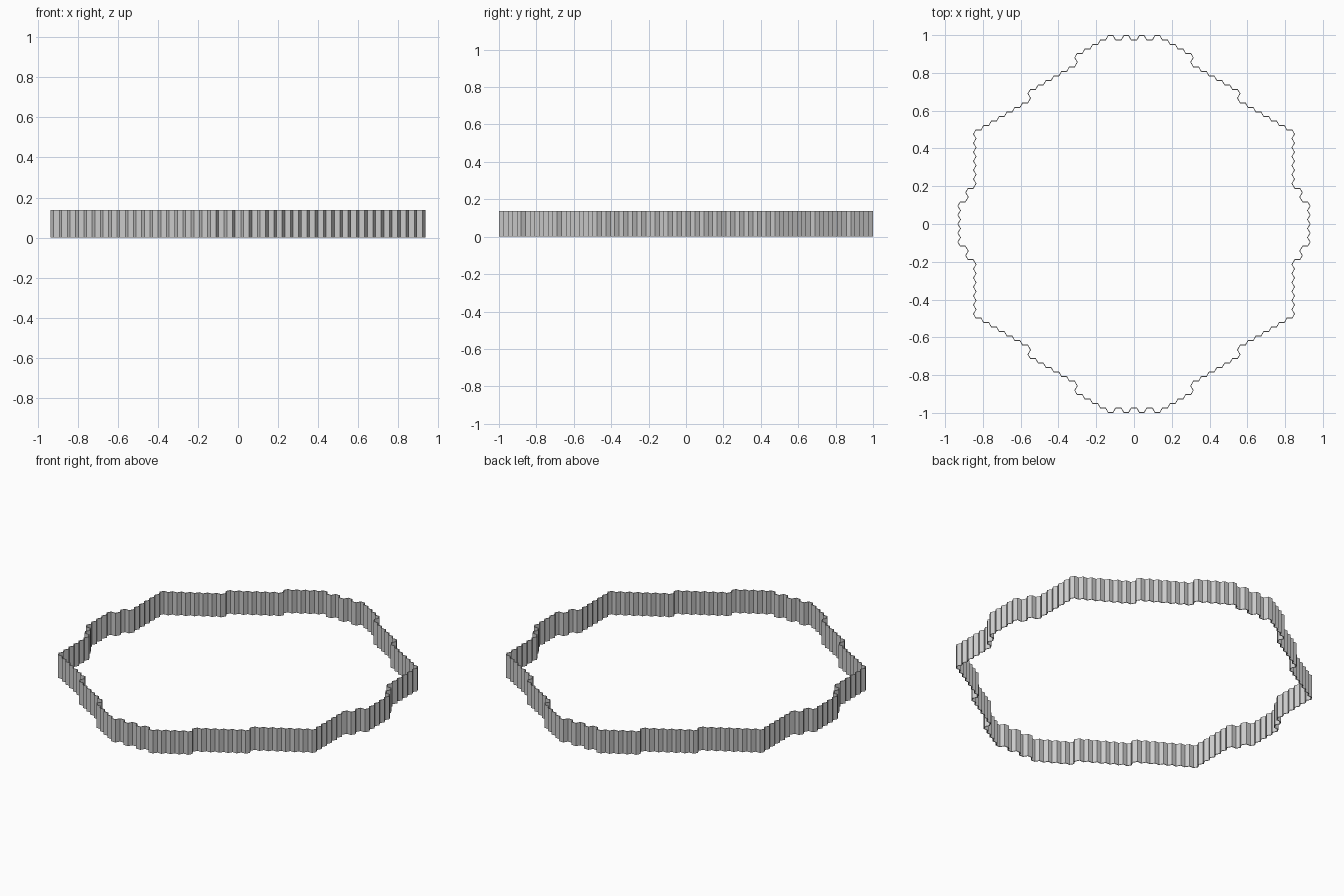
import bpy, bmesh
from math import cos, sin, pi, sqrt

if "Cube" in bpy.data.objects:
    bpy.data.objects.remove(bpy.data.objects["Cube"])

H = 1 / 21              # height of one hexagonal cell
S = H / sqrt(3)         # cell side length
WALL_HEIGHT = 0.137
THICKNESS = 0.004


def column_top(k):
    """Top of a cell column, counted in half cells above the centre line."""
    k = abs(k)
    if k > 22:
        return 0
    if k == 22:
        return 5
    if k == 21:
        return 8
    if k >= 14:
        return 41 - k
    if k >= 8:
        return 43 - k
    if k >= 3:
        return 45 - k
    return 42 if k % 2 else 41


def inside(k, u):
    return abs(u) < column_top(k)


# neighbour across each side of a flat-topped hexagon
NEIGHBOURS = [(1, 1), (0, 2), (-1, 1), (-1, -1), (0, -2), (1, -1)]

bm = bmesh.new()
cache = {}


def corner(k, u, i, z):
    x = 1.5 * S * k + S * cos(i * pi / 3)
    y = H * u / 2 + S * sin(i * pi / 3)
    key = (round(x, 4), round(y, 4), z)
    if key not in cache:
        cache[key] = bm.verts.new((x, y, z))
    return cache[key]


# wall panels on every cell side that borders the outside
for k in range(-22, 23):
    t = column_top(k)
    for u in range(1 - t, t, 2):
        for i, (dk, du) in enumerate(NEIGHBOURS):
            if not inside(k + dk, u + du):
                bm.faces.new([corner(k, u, i, 0), corner(k, u, i + 1, 0),
                              corner(k, u, i + 1, WALL_HEIGHT),
                              corner(k, u, i, WALL_HEIGHT)])

mesh = bpy.data.meshes.new("honeycomb_border_wall")
bm.to_mesh(mesh)
bm.free()
wall = bpy.data.objects.new("honeycomb_border_wall", mesh)
bpy.context.collection.objects.link(wall)

# thin wall, thickened inwards
solid = wall.modifiers.new("thickness", 'SOLIDIFY')
solid.thickness = THICKNESS
solid.offset = -1
solid.use_even_offset = True
